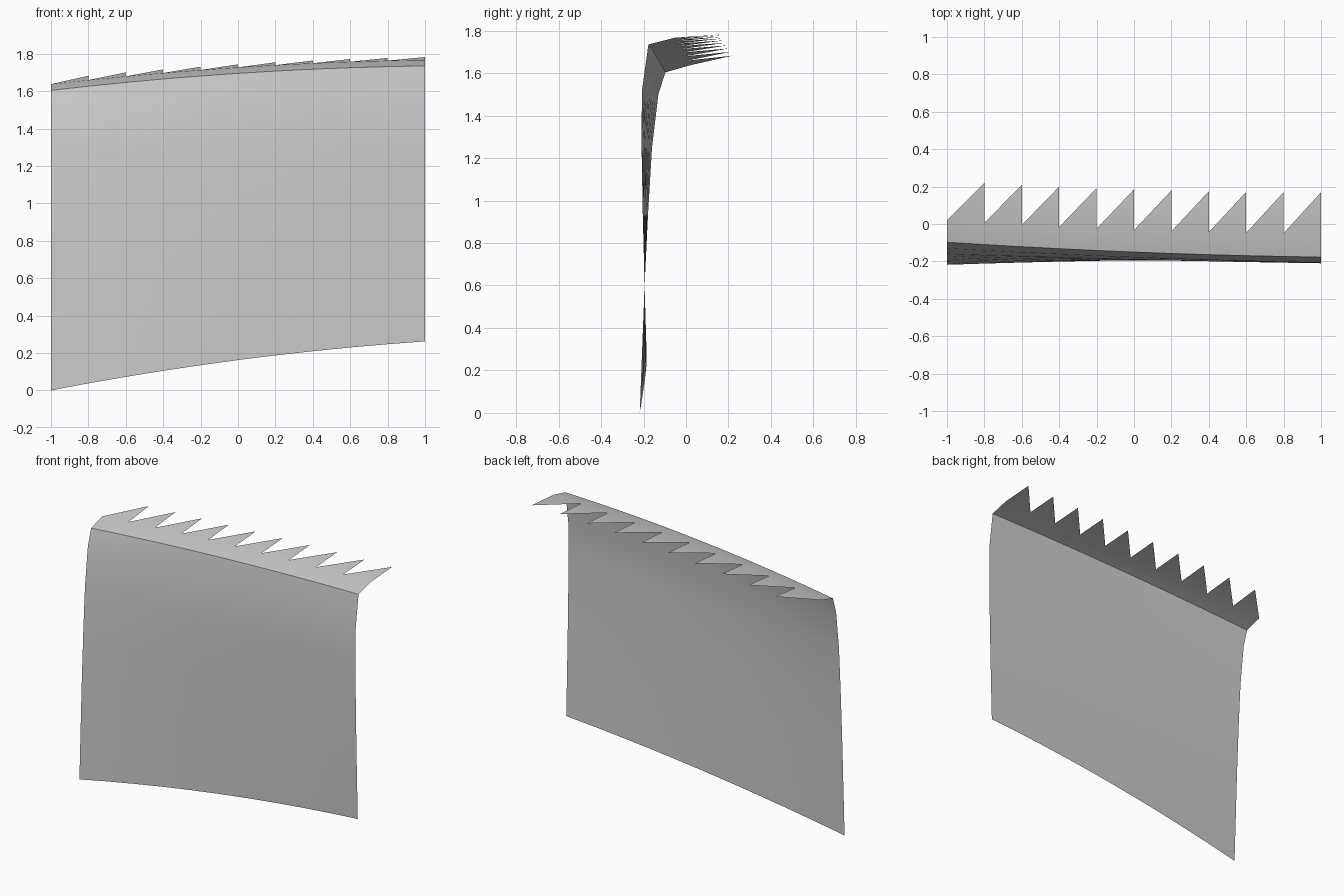
import bpy, bmesh

cube = bpy.data.objects.get("Cube")
if cube:
    bpy.data.objects.remove(cube, do_unlink=True)

TEETH = 10
# Cross-sections (y, z) at the right end, middle and left end:
# bottom edge, wall, fold, flange edge, tooth tip
RIGHT = [(-.218, 0), (-.195, .6), (-.178, .95), (-.16, 1.25), (-.13, 1.5), (-.097, 1.604), (.02, 1.637), (.23, 1.663)]
MIDDLE = [(-.193, .162), (-.195, .6), (-.193, .95), (-.19, 1.28), (-.178, 1.52), (-.15, 1.695), (-.033, 1.727), (.185, 1.743)]
LEFT = [(-.185, .262), (-.195, .6), (-.204, .95), (-.21, 1.3), (-.207, 1.52), (-.177, 1.735), (-.05, 1.767), (.17, 1.782)]


def blend(a, b, c, x):
    """Smooth curve through a, b, c at x = -1, 0, 1."""
    return b + (c - a) / 2 * x + (a + c - 2 * b) / 2 * x * x


def section(x):
    return [(x, *(blend(a, b, c, x) for a, b, c in zip(*pts)))
            for pts in zip(RIGHT, MIDDLE, LEFT)]


metal = bpy.data.materials.new("grey sheet")
metal.use_nodes = True
grey = (0.6, 0.6, 0.6, 1)
metal.diffuse_color = grey
metal.node_tree.nodes["Principled BSDF"].inputs["Base Color"].default_value = grey

# Curved wall with a folded flange, one column per tooth
bm = bmesh.new()
columns = [[bm.verts.new(p) for p in section(-1 + 2 * i / TEETH)]
           for i in range(TEETH + 1)]
for a, b in zip(columns, columns[1:]):
    for r in range(len(a) - 2):
        bm.faces.new((a[r], b[r], b[r + 1], a[r + 1]))
    # Sawtooth: slants out to the tip, then drops straight back
    bm.faces.new((a[-2], b[-2], b[-1]))
bm.verts.remove(columns[0][-1])

mesh = bpy.data.meshes.new("toothed_sheet")
bm.to_mesh(mesh)
bm.free()
mesh.materials.append(metal)
sheet = bpy.data.objects.new("toothed_sheet", mesh)
bpy.context.collection.objects.link(sheet)

# Smooth wall, crisp fold
bpy.ops.object.select_all(action='DESELECT')
sheet.select_set(True)
bpy.context.view_layer.objects.active = sheet
bpy.ops.object.shade_smooth_by_angle(angle=0.6)
